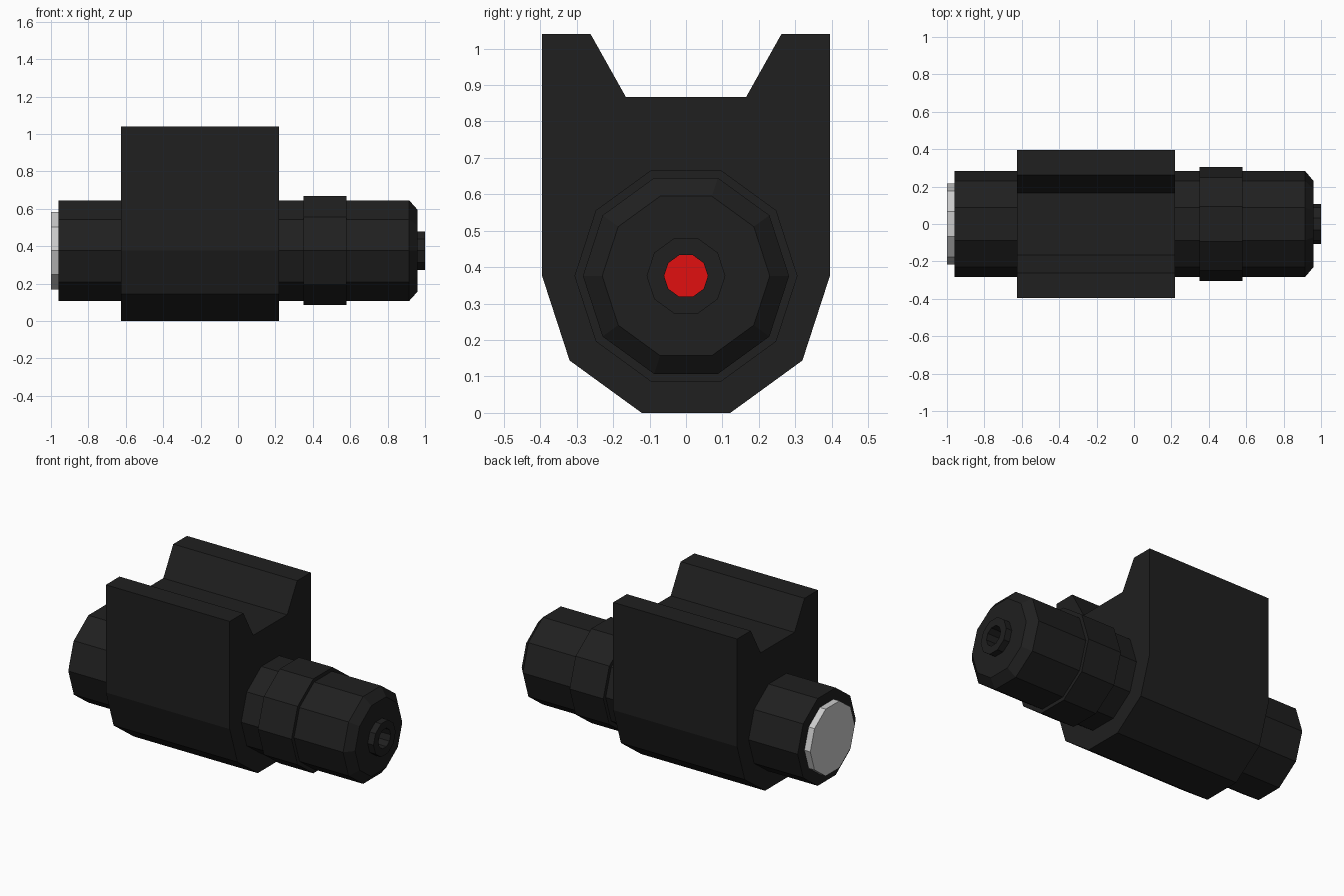
import bpy
from math import cos, sin, tau

if "Cube" in bpy.data.objects:
    bpy.data.objects.remove(bpy.data.objects["Cube"])

AXIS_Z = 0.376
SIDES = 10


def material(name, r, g, b):
    m = bpy.data.materials.new(name)
    m.diffuse_color = (r, g, b, 1)
    m.use_nodes = True
    m.node_tree.nodes["Principled BSDF"].inputs["Base Color"].default_value = m.diffuse_color
    return m


BLACK = material("black", 0.014, 0.014, 0.014)
GLASS = material("pale_glass", 0.6, 0.6, 0.6)
RED = material("red", 0.75, 0.005, 0.005)


def loft(name, sections, mat, cap_start=True, cap_end=True):
    """Skin sections (x, [(y, z)...]), each counter-clockwise seen from +x."""
    n = len(sections[0][1])
    verts = [(x, y, z) for x, ring in sections for y, z in ring]
    faces = []
    for s in range(len(sections) - 1):
        a, b = s * n, (s + 1) * n
        for i in range(n):
            j = (i + 1) % n
            faces.append((a + i, a + j, b + j, b + i))
    if cap_start:
        faces.append(tuple(reversed(range(n))))
    if cap_end:
        faces.append(tuple(range(len(verts) - n, len(verts))))
    mesh = bpy.data.meshes.new(name)
    mesh.from_pydata(verts, [], faces)
    mesh.materials.append(mat)
    mesh.update()
    obj = bpy.data.objects.new(name, mesh)
    bpy.context.collection.objects.link(obj)
    return obj


def circle(r):
    return [(r * cos(tau * i / SIDES), AXIS_Z + r * sin(tau * i / SIDES))
            for i in range(SIDES)]


def lathe(name, profile, mat, **caps):
    return loft(name, [(x, circle(r)) for x, r in profile], mat, **caps)


# Mount block: half-decagon underside, straight sides, notched top
lower = circle(0.395)[5:] + circle(0.395)[:1]
upper = [(0.395, 1.04), (0.262, 1.04), (0.165, 0.867)]
outline = lower + upper + [(-y, z) for y, z in reversed(upper)]
loft("mount_block", [(-0.625, outline), (0.22, outline)], BLACK)

# Barrel behind the block, and the lens in its end
lathe("rear_barrel", [(-0.96, 0.283), (-0.61, 0.283)], BLACK)
lathe("lens", [(-1.0, 0.217), (-0.95, 0.217)], GLASS)

# Barrel ahead of the block: raised collar and chamfered end
lathe("front_barrel", [(0.205, 0.283), (0.35, 0.283), (0.35, 0.306),
                       (0.58, 0.306), (0.58, 0.283), (0.915, 0.283),
                       (0.96, 0.23), (0.96, 0.108)],
      BLACK, cap_end=False)

# Hollow nozzle with a red disc at the bottom of its bore
lathe("nozzle", [(0.96, 0.108), (1.0, 0.108), (1.0, 0.06), (0.82, 0.06)],
      BLACK, cap_start=False, cap_end=False)
lathe("red_emitter", [(0.80, 0.06), (0.82, 0.06)], RED)
